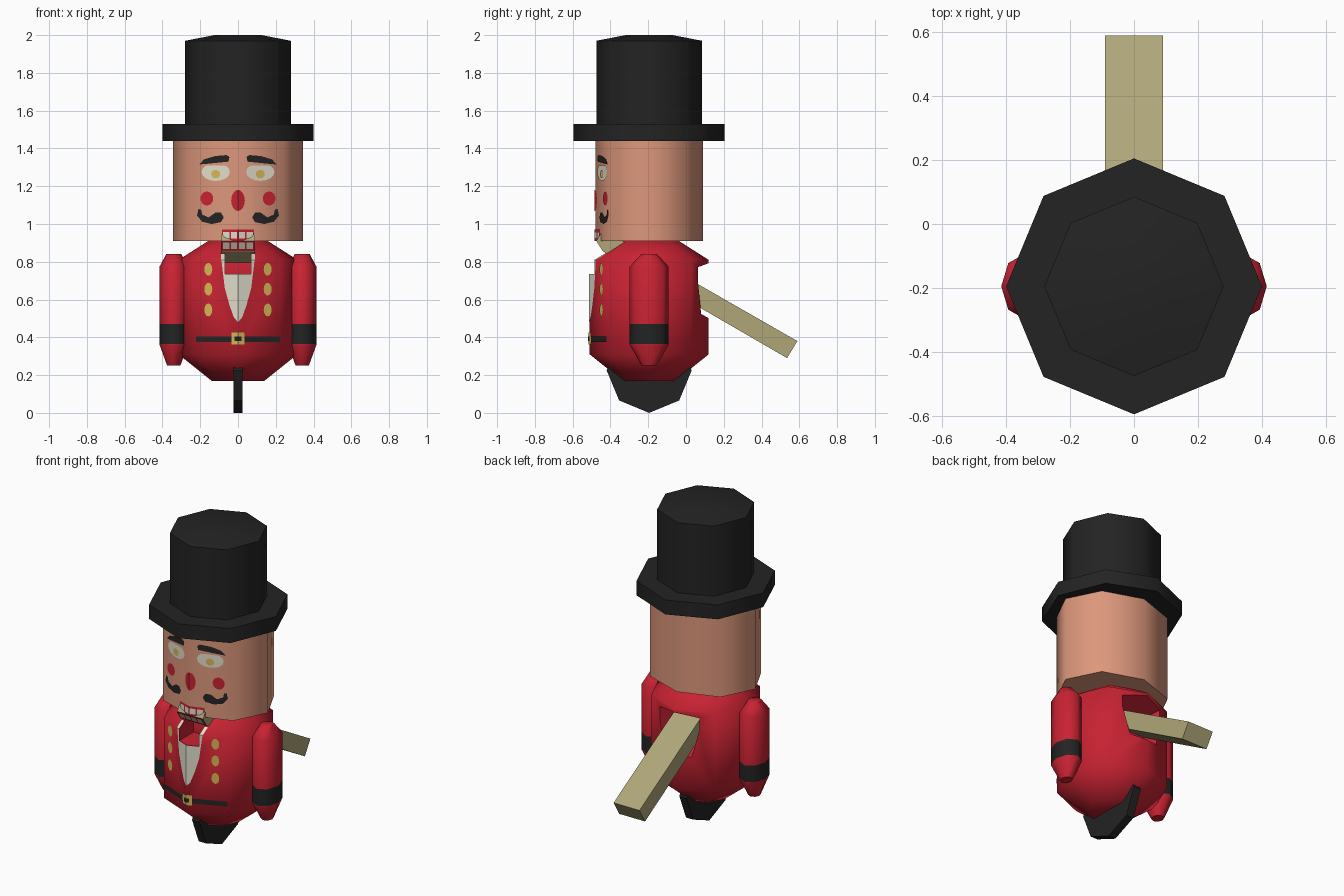
import bpy, bmesh
from math import cos, sin, pi, radians

if "Cube" in bpy.data.objects:
    bpy.data.objects.remove(bpy.data.objects["Cube"])

CY = -0.195  # depth of the figure's vertical axis


def material(name, rgb):
    m = bpy.data.materials.new(name)
    m.use_nodes = True
    m.diffuse_color = (*rgb, 1)
    m.node_tree.nodes["Principled BSDF"].inputs["Base Color"].default_value = (*rgb, 1)
    return m


black = material("black", (0.017, 0.017, 0.018))
red = material("coat red", (0.58, 0.016, 0.032))
skin = material("skin", (0.72, 0.31, 0.2))
wood = material("olive wood", (0.43, 0.38, 0.19))
white = material("off white", (0.75, 0.72, 0.6))
gold = material("gold", (0.68, 0.47, 0.09))


def finish(name, bm, *mats):
    mesh = bpy.data.meshes.new(name)
    bm.to_mesh(mesh)
    bm.free()
    for m in mats:
        mesh.materials.append(m)
    ob = bpy.data.objects.new(name, mesh)
    bpy.context.collection.objects.link(ob)
    return ob


def activate(ob):
    bpy.ops.object.select_all(action='DESELECT')
    ob.select_set(True)
    bpy.context.view_layer.objects.active = ob


def smooth(ob):
    activate(ob)
    bpy.ops.object.shade_smooth_by_angle(angle=radians(60))


def loft(name, rings, mats, cx=0, bands=None):
    """Stack of eight-sided rings (z, x radius, y radius), capped at both ends."""
    bm = bmesh.new()
    loops = [[bm.verts.new((cx + rx * cos(i * pi / 4), CY + ry * sin(i * pi / 4), z))
              for i in range(8)] for z, rx, ry in rings]
    for k in range(len(loops) - 1):
        a, b = loops[k], loops[k + 1]
        for i in range(8):
            j = (i + 1) % 8
            f = bm.faces.new((a[i], a[j], b[j], b[i]))
            f.material_index = bands[k] if bands else 0
    bm.faces.new(loops[0][::-1])
    bm.faces.new(loops[-1])
    return finish(name, bm, *mats)


def hull(name, points, mat):
    bm = bmesh.new()
    for p in points:
        bm.verts.new(p)
    bmesh.ops.convex_hull(bm, input=bm.verts)
    return finish(name, bm, mat)


def prism(name, half_width, profile, mat):
    return hull(name, [(s * half_width, y, z) for s in (-1, 1) for y, z in profile], mat)


# Front surface depth of each painted part
def on_head(x, z):
    return CY - 0.285 + 0.342 * x


def on_body(x, z):
    return CY - 0.315 + 1.65 * max(0, z - 0.81) + 0.414 * x


def on_jaw(x, z):
    return -0.475 + (0.91 - z) * 0.636


def plates(name, shapes, mat, surface, lift=0.004):
    """Thin painted shapes given for x >= 0, repeated on the other side."""
    bm = bmesh.new()
    for pts in shapes:
        for s in (-1, 1):
            f = bm.faces.new([bm.verts.new((s * x, surface(x, z) - lift, z)) for x, z in pts])
            f.normal_update()
            if f.normal.y > 0:
                f.normal_flip()
    return finish(name, bm, mat)


def oval(x, z, rx, rz, top=9):
    return [(x + rx * cos(i * pi / 8), min(top, z + rz * sin(i * pi / 8))) for i in range(16)]


def half_oval(z, rx, rz):
    return [(rx * cos(i * pi / 8), z + rz * sin(i * pi / 8)) for i in range(-4, 5)]


def rect(x0, x1, z0, z1):
    return [(x0, z0), (x1, z0), (x1, z1), (x0, z1)]


# Head and hat
smooth(loft("head", [(0.91, 0.345, 0.285), (1.45, 0.345, 0.285)], [skin]))
smooth(loft("hat_brim", [(1.44, 0.4, 0.4), (1.53, 0.4, 0.4)], [black]))
smooth(loft("hat_crown", [(1.52, 0.28, 0.28), (1.97, 0.28, 0.28), (2.0, 0.125, 0.125)], [black]))

# Coat body with a slot under the jaw and a flared dent behind for the lever
body = loft("body", [(0.17, 0.14, 0.14), (0.31, 0.315, 0.315),
                     (0.81, 0.315, 0.315), (0.915, 0.15, 0.15)], [red])
front_slot = prism("front_slot_cutter", 0.07,
                   [(-0.7, 0.735), (-0.34, 0.735), (-0.34, 1), (-0.7, 1)], red)
back_dent = hull("back_dent_cutter",
                 [(s * x, y, z) for s in (-1, 1) for x, y, z in
                  ((0.18, 0.14, 0.8), (0.1, 0.14, 0.49), (0.09, -0.02, 0.74), (0.09, -0.02, 0.58))],
                 red)
activate(body)
for cutter in (front_slot, back_dent):
    mod = body.modifiers.new("cut", 'BOOLEAN')
    mod.operation = 'DIFFERENCE'
    mod.solver = 'EXACT'
    mod.object = cutter
    bpy.ops.object.modifier_apply(modifier=mod.name)
    bpy.data.objects.remove(cutter)
smooth(body)

# Arms with black cuffs
arms = loft("arms", [(0.25, 0.035, 0.04), (0.36, 0.075, 0.103), (0.365, 0.075, 0.103),
                     (0.47, 0.075, 0.103), (0.775, 0.075, 0.103), (0.84, 0.04, 0.042)],
            [red, black], cx=0.34, bands=[0, 0, 1, 0, 0])
arms.modifiers.new("mirror", 'MIRROR')
smooth(arms)

# Foot disc standing on edge
foot = prism("foot", 0.025, [(CY + 0.225 * cos(i * pi / 4), 0.225 + 0.225 * sin(i * pi / 4))
                             for i in range(8)], black)

# Jaw lever running through the body
prism("jaw_lever", 0.09, [(0.59, 0.38), (0.535, 0.29), (-0.44, 0.855),
                          (-0.475, 0.91), (-0.44, 0.97)], wood)

# Face
plates("eye_whites", [oval(0.118, 1.275, 0.075, 0.047, 1.31)], white, on_head)
plates("irises", [oval(0.118, 1.264, 0.024, 0.022)], gold, on_head, 0.007)
plates("eyebrows", [[(0.045, 1.355), (0.06, 1.365), (0.12, 1.36), (0.18, 1.342), (0.205, 1.315),
                     (0.13, 1.322), (0.05, 1.33)]], black, on_head)
plates("cheeks", [oval(0.165, 1.135, 0.034, 0.037)], red, on_head)
plates("nose", [half_oval(1.125, 0.036, 0.056)], red, on_head)
plates("moustache", [[(0.075, 1.035), (0.09, 1.01), (0.14, 1.0), (0.19, 1.012), (0.217, 1.045),
                      (0.21, 1.08), (0.195, 1.075), (0.19, 1.05), (0.155, 1.035),
                      (0.12, 1.06), (0.09, 1.06)]], black, on_head)

# Mouth and teeth, upper row on the head and lower row on the jaw
plates("upper_mouth", [rect(0, 0.085, 0.911, 0.97)], red, on_head)
plates("lower_mouth", [rect(0, 0.09, 0.857, 0.91)], red, on_jaw)
cols = [rect(x, x + 0.034, 0, 0.034) for x in (0.004, 0.045)]
plates("upper_teeth", [[(x, z + 0.924) for x, z in c] for c in cols], white, on_head, 0.007)
plates("lower_teeth", [[(x, z + 0.868) for x, z in c] for c in cols], white, on_jaw, 0.007)

# Shirt, buttons and belt
plates("shirt", [[(0, 0.48), (0.022, 0.505), (0.045, 0.57), (0.07, 0.66), (0.088, 0.81),
                  (0.07, 0.81), (0.07, 0.735), (0, 0.735)],
                 rect(0.07, 0.09, 0.81, 0.84)], white, on_body)
plates("buttons", [oval(0.157, z, 0.021, 0.034) for z in (0.545, 0.655, 0.76)], gold, on_body)
plates("belt", [rect(0, 0.222, 0.375, 0.405)], black, on_body)
plates("buckle", [rect(0, 0.034, 0.362, 0.425)], gold, on_body, 0.007)
plates("buckle_centre", [rect(0, 0.018, 0.38, 0.405)], black, on_body, 0.009)
